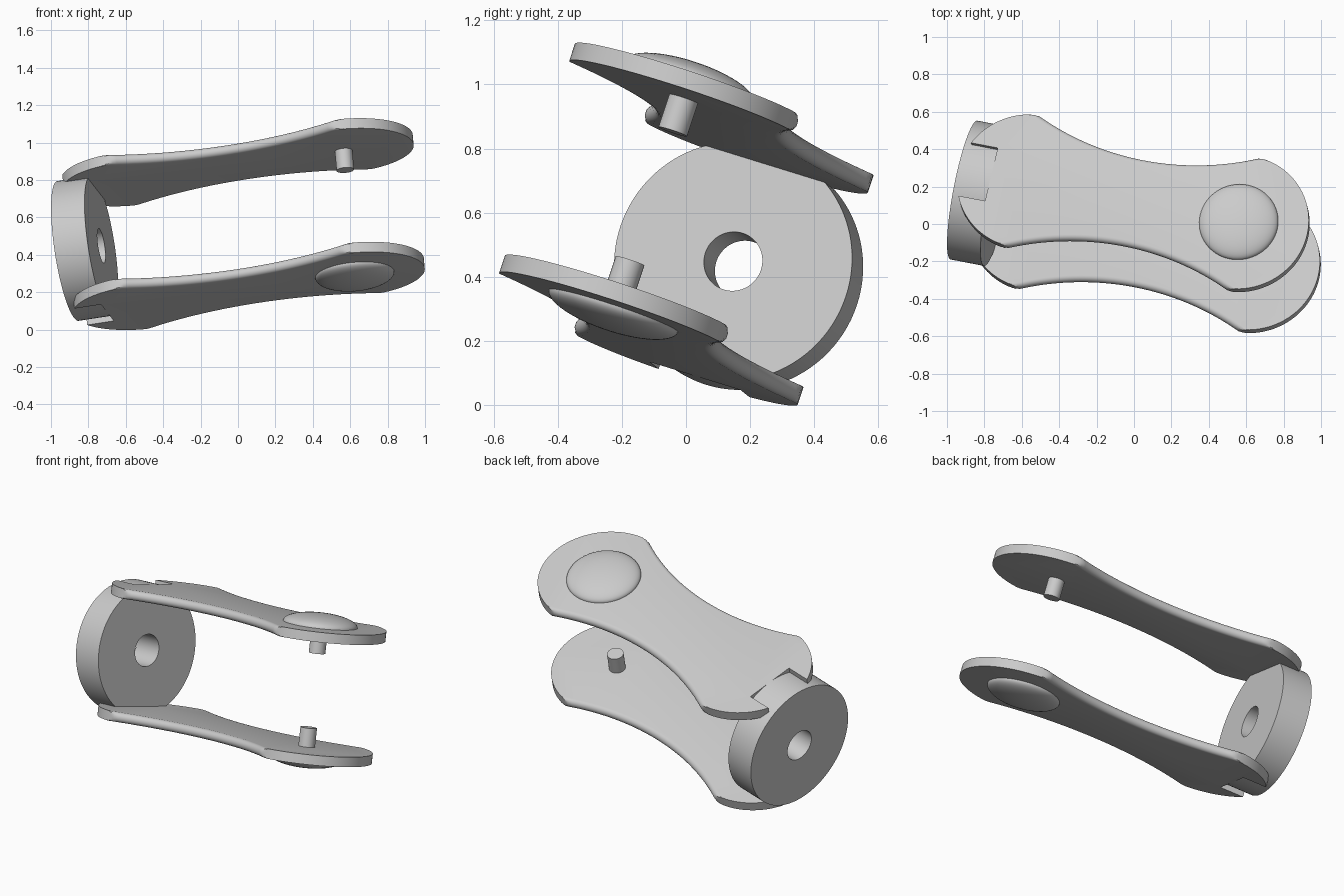
import bpy, bmesh
from math import sin, cos, pi, sqrt
from mathutils import Matrix, Vector

cube = bpy.data.objects.get("Cube")
if cube:
    bpy.data.objects.remove(cube, do_unlink=True)

grey = bpy.data.materials.new("plain grey")
grey.use_nodes = True
grey.diffuse_color = (0.6, 0.6, 0.6, 1)
grey.node_tree.nodes["Principled BSDF"].inputs["Base Color"].default_value = (0.6, 0.6, 0.6, 1)

# Tilted frame of the fork: local x runs along the arms, local z across the gap
along = Vector((0.970, -0.187, 0.149)).normalized()
across = Vector((-0.085, 0.313, 0.946))
across = (across - along * across.dot(along)).normalized()
side = across.cross(along)
frame = Matrix((along, side, across)).transposed().to_4x4()
frame.translation = (0.592, -0.108, 0.651)      # midway between the two pins

RADIUS = 0.376       # rounded arm ends
SPAN = 1.165         # distance between the end centres
THICK = 0.057
OUTER = 0.378        # outer arm face, measured from the mid plane
DISC_FRONT = -1.362
DISC_BACK = -1.546


def make(name, bm, matrix):
    bmesh.ops.remove_doubles(bm, verts=bm.verts, dist=1e-5)
    bmesh.ops.recalc_face_normals(bm, faces=bm.faces)
    mesh = bpy.data.meshes.new(name)
    bm.to_mesh(mesh)
    bm.free()
    mesh.materials.append(grey)
    obj = bpy.data.objects.new(name, mesh)
    bpy.context.collection.objects.link(obj)
    obj.matrix_world = matrix
    return obj


def smooth(obj):
    bpy.ops.object.select_all(action='DESELECT')
    obj.select_set(True)
    bpy.context.view_layer.objects.active = obj
    bpy.ops.object.shade_smooth_by_angle(angle=0.5)


def lathe(name, profile, matrix, closed=False, steps=64):
    """Turn a (radius, height) profile around local z."""
    bm = bmesh.new()
    rings = [[bm.verts.new((r * cos(2 * pi * i / steps), r * sin(2 * pi * i / steps), h))
              for i in range(steps)] for r, h in profile]
    pairs = list(zip(rings, rings[1:]))
    if closed:
        pairs.append((rings[-1], rings[0]))
    for a, b in pairs:
        for i in range(steps):
            j = (i + 1) % steps
            bm.faces.new((a[i], a[j], b[j], b[i]))
    obj = make(name, bm, matrix)
    smooth(obj)
    return obj


def half_width(u, inset):
    """Round ends joined by a concave waist, whose edge is pulled in by inset."""
    past = max(0, abs(u) - SPAN / 2)
    end = sqrt(max(0, RADIUS ** 2 - past ** 2))
    waist = 0.245 + 1.45 - sqrt(1.45 ** 2 - u * u) - inset
    return min(end, waist)


def arm(name, matrix):
    # Stations: evenly along the waist, by angle around the ends
    waist = [SPAN / 2 * (i / 20 - 1) for i in range(41)]
    tips = [SPAN / 2 + RADIUS * sin(pi / 2 * i / 28) for i in range(1, 29)]
    stations = [-u for u in reversed(tips)] + waist + tips
    half = THICK / 2
    bm = bmesh.new()
    layers = []
    for k in range(11):
        a = pi * (k / 10 - 0.5)
        inset = half * (1 - cos(a))
        z = OUTER - half + half * sin(a)
        rim = [(u, half_width(u, inset)) for u in stations]
        outline = rim + [(u, -w) for u, w in reversed(rim[1:-1])]
        layers.append([bm.verts.new((u - SPAN / 2, w, z)) for u, w in outline])
    for low, high in zip(layers, layers[1:]):
        for i in range(len(low)):
            j = (i + 1) % len(low)
            bm.faces.new((low[i], low[j], high[j], high[i]))
    bm.faces.new(layers[0])
    bm.faces.new(layers[-1])
    obj = make(name, bm, matrix)

    # Square notch where the disc sits in the arm
    cut = bmesh.new()
    bmesh.ops.create_cube(cut, size=1)
    bmesh.ops.scale(cut, verts=cut.verts, vec=(0.4, 0.304, 0.3))
    bmesh.ops.translate(cut, verts=cut.verts, vec=(DISC_FRONT - 0.2, 0, OUTER))
    cutter = make("notch_cutter", cut, matrix)
    cutter.hide_render = True
    mod = obj.modifiers.new("notch", 'BOOLEAN')
    mod.operation = 'DIFFERENCE'
    mod.solver = 'EXACT'
    mod.object = cutter
    bpy.context.view_layer.objects.active = obj
    bpy.ops.object.modifier_apply(modifier=mod.name)
    bpy.data.objects.remove(cutter, do_unlink=True)
    smooth(obj)


# Two matching arms, each with an outer dome cap and an inner pin
for label, turn in (("upper", 0), ("lower", pi)):
    place = frame @ Matrix.Rotation(turn, 4, 'X')
    arm(label + "_arm", place)
    dome = [(0.212 * cos(pi / 2 * i / 14), OUTER + 0.062 * sin(pi / 2 * i / 14)) for i in range(15)]
    lathe(label + "_dome", [(0, OUTER - 0.01), (0.212, OUTER - 0.01)] + dome, place)
    inner = OUTER - THICK
    tip = inner - 0.108
    lathe(label + "_pin", [(0, inner + 0.01), (0.047, inner + 0.01), (0.047, tip), (0, tip)],
          place, steps=32)

# Base disc with a centre hole, its axis along the arms
lathe("base_disc", [(0.093, DISC_BACK), (0.378, DISC_BACK), (0.378, DISC_FRONT), (0.093, DISC_FRONT)],
      frame @ Matrix.Rotation(pi / 2, 4, 'Y'), closed=True, steps=96)
